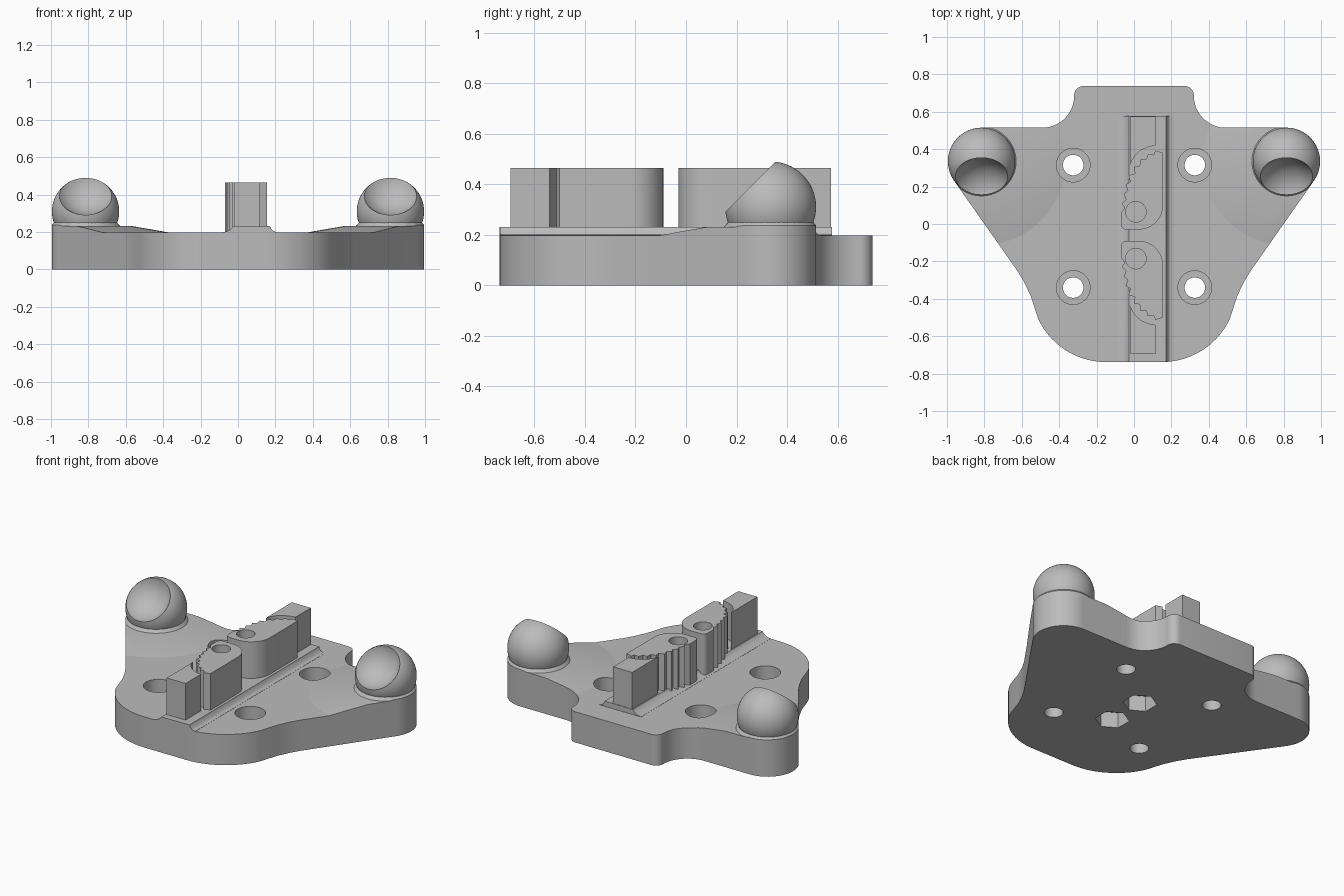
import bpy, bmesh, math
from mathutils import Matrix, Vector

cube = bpy.data.objects.get("Cube")
if cube:
    bpy.data.objects.remove(cube, do_unlink=True)

grey = bpy.data.materials.new("plain grey")
grey.use_nodes = True
colour = (0.5, 0.5, 0.5, 1)
grey.diffuse_color = colour
grey.node_tree.nodes["Principled BSDF"].inputs["Base Color"].default_value = colour


def finish(name, bm):
    bmesh.ops.recalc_face_normals(bm, faces=bm.faces)
    mesh = bpy.data.meshes.new(name)
    bm.to_mesh(mesh)
    bm.free()
    mesh.materials.append(grey)
    obj = bpy.data.objects.new(name, mesh)
    bpy.context.collection.objects.link(obj)
    return obj


def prism(name, pts, z0, z1, turn=None):
    bm = bmesh.new()
    face = bm.faces.new([bm.verts.new((x, y, z0)) for x, y in pts])
    top = bmesh.ops.extrude_face_region(bm, geom=[face])["geom"]
    bmesh.ops.translate(bm, vec=(0, 0, z1 - z0),
                        verts=[v for v in top if isinstance(v, bmesh.types.BMVert)])
    if turn:
        bmesh.ops.transform(bm, matrix=turn, verts=bm.verts)
    return finish(name, bm)


def cone(name, x, y, r0, r1, z0, z1, sides=48):
    bm = bmesh.new()
    bmesh.ops.create_cone(bm, cap_ends=True, segments=sides, radius1=r0, radius2=r1,
                          depth=z1 - z0, matrix=Matrix.Translation((x, y, (z0 + z1) / 2)))
    return finish(name, bm)


def sphere(name, centre, r):
    bm = bmesh.new()
    bmesh.ops.create_uvsphere(bm, u_segments=64, v_segments=32, radius=r,
                              matrix=Matrix.Translation(centre))
    return finish(name, bm)


def boolean(obj, cutter, op):
    mod = obj.modifiers.new("cut", "BOOLEAN")
    mod.operation, mod.solver, mod.object = op, "EXACT", cutter
    bpy.context.view_layer.update()
    graph = bpy.context.evaluated_depsgraph_get()
    mesh = bpy.data.meshes.new_from_object(obj.evaluated_get(graph))
    obj.modifiers.clear()
    obj.data = mesh


def arc(cx, cy, r, a0, a1, n):
    angles = [math.radians(a0 + (a1 - a0) * i / n) for i in range(n + 1)]
    return [(cx + r * math.cos(a), cy + r * math.sin(a)) for a in angles]


# Plate outline, one half and its mirror image
half = arc(0.27, 0.688, 0.05, 90, 0, 8)
half += arc(0.49, 0.685, 0.17, 180, 270, 12)
half += arc(0.815, 0.335, 0.18, 90, -35, 24)
half += [(0.62, -0.256), (0.585, -0.315), (0.55, -0.39)]
half += arc(0.15, -0.338, 0.4, -25, -90, 14)
outline = half + [(-x, y) for x, y in reversed(half)]
plate = prism("base_plate", outline, 0, 0.197)
bound = prism("outline_helper", outline, -0.1, 0.6)

# Ramps, necks and cupped balls at both back corners
parts, ramps = [plate], []
for side, sx in (("left", 0.815), ("right", -0.815)):
    ramp = cone(side + "_ramp", sx, 0.335, 0.46, 0.25, 0.195, 0.231, 96)
    neck = cone(side + "_ball_neck", sx, 0.335, 0.19, 0.167, 0.225, 0.252)
    for o in (ramp, neck):
        boolean(o, bound, "INTERSECT")
    centre = Vector((sx, 0.335, 0.31))
    ball = sphere(side + "_ball", centre, 0.18)
    cup = sphere("cup_helper", centre + Vector((0, -0.16, 0.16)), 0.18)
    boolean(ball, cup, "DIFFERENCE")
    bpy.data.objects.remove(cup, do_unlink=True)
    ramps.append(ramp)
    parts += [ramp, neck, ball]

# Filleted rail under the clamps
profile = [(-0.085, 0.19), (-0.085, 0.198), (-0.06, 0.203), (-0.04, 0.213),
           (-0.027, 0.229), (0.172, 0.231), (0.178, 0.215), (0.19, 0.203),
           (0.21, 0.198), (0.21, 0.19)]
rail = prism("rail", profile, -0.578, 0.738, Matrix.Rotation(math.pi / 2, 4, "X"))
boolean(rail, bound, "INTERSECT")
parts.append(rail)

# Toothed clamps and end blocks, mirrored about the gap between them
clamp_pts = [(0.155, 0.38), (0.115, 0.393), (0.105, 0.37), (0.075, 0.373),
             (0.065, 0.345), (0.035, 0.345), (0.03, 0.31), (0, 0.305),
             (0.005, 0.27), (-0.03, 0.26), (-0.02, 0.225), (-0.045, 0.21),
             (-0.033, 0.18), (-0.055, 0.16), (-0.043, 0.13), (-0.065, 0.11),
             (-0.05, 0.085), (-0.07, 0.06), (-0.07, 0.01)]
clamp_pts += arc(-0.04, 0, 0.03, 180, 270, 5) + arc(0.025, 0.1, 0.13, -90, 0, 12)
block_pts = [(-0.02, 0.575), (0.115, 0.575), (0.115, 0.42), (0.075, 0.412),
             (0.035, 0.393), (0.005, 0.365), (-0.013, 0.335), (-0.02, 0.31)]
clamps = []
for end, flip in (("back", False), ("front", True)):
    def place(pts):
        return [(x, -0.12 - y if flip else y) for x, y in pts]
    clamps.append(prism(end + "_belt_clamp", place(clamp_pts), 0.18, 0.465))
    parts.append(prism(end + "_end_block", place(block_pts), 0.2, 0.465))
parts += clamps

# Counterbored mounting holes
cutters = []
for x in (-0.325, 0.325):
    for y in (-0.34, 0.315):
        cutters.append((cone("hole_helper", x, y, 0.055, 0.055, -0.1, 0.4, 32), [plate]))
        cutters.append((cone("bore_helper", x, y, 0.09, 0.09, 0.09, 0.4), [plate] + ramps))

# Clamp bolt holes with hexagonal nut pockets underneath
for y, clamp in ((0.065, clamps[0]), (-0.185, clamps[1])):
    cutters.append((cone("bolt_helper", 0.01, y, 0.055, 0.055, 0.12, 0.6, 32),
                    [plate, rail, clamp]))
    cutters.append((cone("nut_helper", 0.01, y, 0.1, 0.1, -0.1, 0.1, 6), [plate]))
for cutter, targets in cutters:
    for o in targets:
        boolean(o, cutter, "DIFFERENCE")
    bpy.data.objects.remove(cutter, do_unlink=True)
bpy.data.objects.remove(bound, do_unlink=True)

# Smooth the curves and keep the edges sharp
bpy.ops.object.select_all(action="DESELECT")
for o in parts:
    o.select_set(True)
bpy.context.view_layer.objects.active = plate
bpy.ops.object.shade_smooth_by_angle(angle=math.radians(30))
